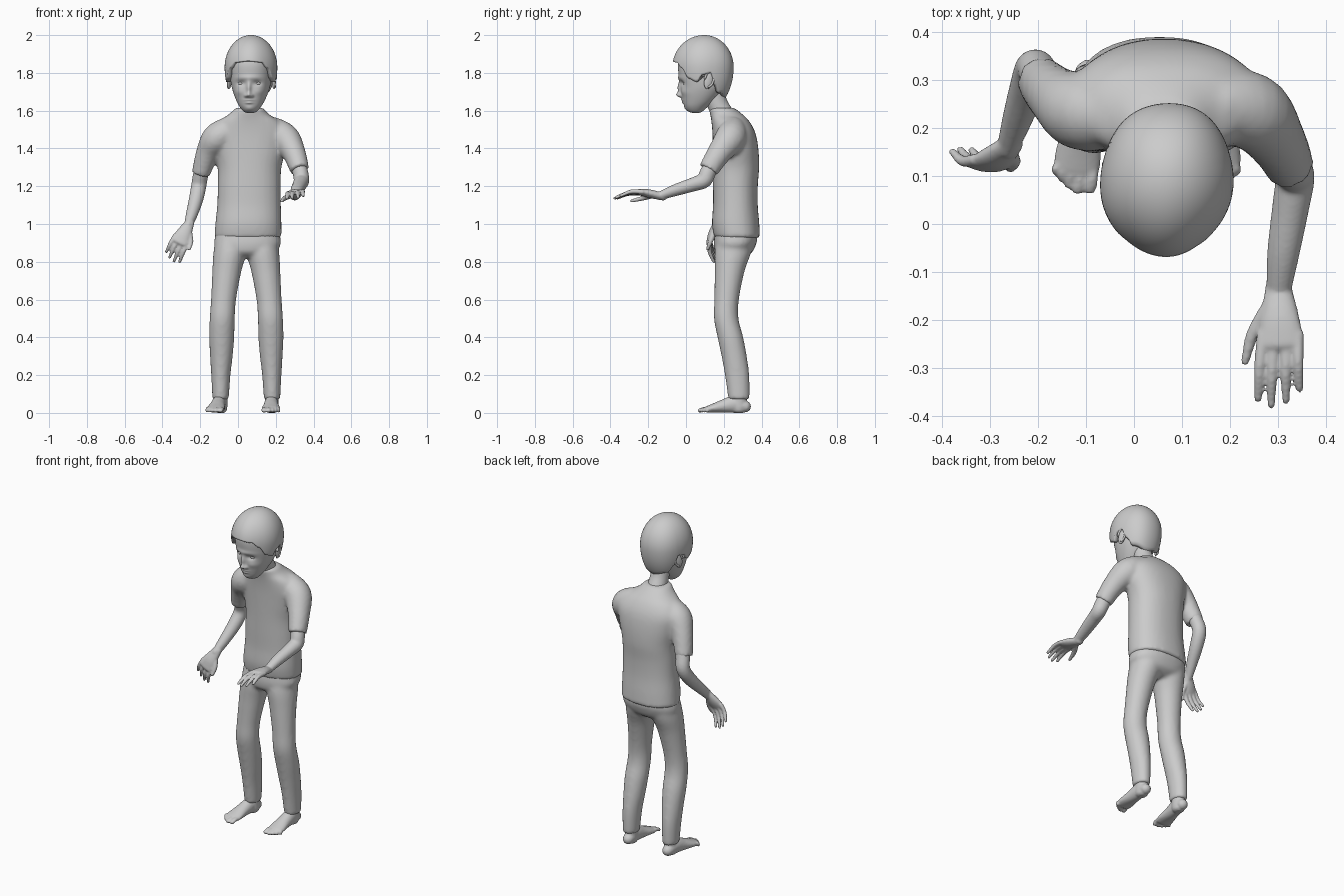
import bpy, bmesh, math
from mathutils import Vector, Matrix

if "Cube" in bpy.data.objects:
    bpy.data.objects.remove(bpy.data.objects["Cube"])

V = Vector


def spline(rows, k):
    """Catmull-Rom interpolation of number rows."""
    p = [rows[0]] + list(rows) + [rows[-1]]
    out = []
    for i in range(1, len(p) - 2):
        for s in range(k):
            t = s / k
            out.append([0.5 * (2*b + (c-a)*t + (2*a-5*b+4*c-d)*t*t + (3*b-a-3*c+d)*t**3)
                        for a, b, c, d in zip(p[i-1], p[i], p[i+1], p[i+2])])
    return out + [list(rows[-1])]


def skin(bm, rings, caps=True):
    vs = [[bm.verts.new(c) for c in r] for r in rings]
    n = len(vs[0])
    for a, b in zip(vs, vs[1:]):
        for i in range(n):
            bm.faces.new((a[i], a[(i+1) % n], b[(i+1) % n], b[i]))
    if caps:
        bm.faces.new(vs[0][::-1])
        bm.faces.new(vs[-1])


def loft(bm, rows, n=40, k=5, e=2.0):
    """Stacked horizontal sections: z, x0, x1, y0, y1."""
    rings = []
    for z, x0, x1, y0, y1 in spline(rows, k):
        ring = []
        for i in range(n):
            t = 2 * math.pi * i / n
            c, s = math.cos(t), math.sin(t)
            c = math.copysign(abs(c) ** (2/e), c)
            s = math.copysign(abs(s) ** (2/e), s)
            ring.append(V(((x0+x1)/2 + (x1-x0)/2*c, (y0+y1)/2 + (y1-y0)/2*s, z)))
        rings.append(ring)
    skin(bm, rings)
    return rings


def tube(bm, rows, up=(0, 0, 1), n=20, k=5, round_end=True):
    """Swept ellipse: x, y, z, half width, half thickness (along up)."""
    pts = spline(rows, k)
    if round_end:
        for end, prev in ((0, 1), (-1, -2)):
            a, b = V(pts[end][:3]), V(pts[prev][:3])
            d, (w, h) = (a - b).normalized(), pts[end][3:]
            for q in (0.5, 1.0, 1.4):
                r = [*(a + d * h * math.sin(q)), w*math.cos(q), h*math.cos(q)]
                pts.insert(0, r) if end == 0 else pts.append(r)
    rings = []
    for i, (x, y, z, w, h) in enumerate(pts):
        t = V(pts[min(i+1, len(pts)-1)][:3]) - V(pts[max(i-1, 0)][:3])
        side = t.cross(V(up)).normalized()
        nrm = side.cross(t).normalized()
        ring = []
        for j in range(n):
            a = 2 * math.pi * j / n
            p = V((x, y, z)) + side*w*math.cos(a) + nrm*h*math.sin(a)
            p.z = max(p.z, 0)
            ring.append(p)
        rings.append(ring)
    skin(bm, rings)


def finish(name, bm, voxel=0, iters=5, matrix=None):
    if matrix:
        bm.transform(matrix)
    bmesh.ops.recalc_face_normals(bm, faces=bm.faces)
    me = bpy.data.meshes.new(name)
    bm.to_mesh(me)
    bm.free()
    for f in me.polygons:
        f.use_smooth = True
    ob = bpy.data.objects.new(name, me)
    bpy.context.collection.objects.link(ob)
    if voxel:
        m = ob.modifiers.new("fuse", 'REMESH')
        m.mode, m.voxel_size, m.use_smooth_shade = 'VOXEL', voxel, True
        s = ob.modifiers.new("soften", 'SMOOTH')
        s.factor, s.iterations = 0.5, iters
    return ob


# shirt: body and two sleeves fused
bm = bmesh.new()
loft(bm, [(.925, -.125, .23, .15, .392), (1, -.12, .23, .138, .388), (1.1, -.11, .227, .143, .38),
          (1.2, -.107, .226, .143, .38), (1.3, -.107, .23, .143, .387), (1.4, -.125, .255, .142, .383),
          (1.48, -.135, .265, .14, .368), (1.54, -.105, .225, .135, .338),
          (1.58, -.05, .165, .128, .30), (1.615, -.012, .135, .12, .255)], e=2.25)
tube(bm, [(-.03, .23, 1.50, .07, .075), (-.11, .235, 1.455, .082, .08),
          (-.16, .265, 1.38, .064, .062), (-.197, .30, 1.265, .053, .049)], (1, 0, 0), round_end=False)
tube(bm, [(.16, .25, 1.50, .07, .075), (.245, .235, 1.455, .082, .08),
          (.297, .175, 1.375, .064, .062), (.327, .118, 1.285, .054, .051)], (1, 0, 0), round_end=False)
finish("shirt", bm, .011, 6)

# trousers: hips and two mirrored legs fused
bm = bmesh.new()
loft(bm, [(.825, -.02, .105, .185, .31), (.85, -.10, .19, .155, .35), (.89, -.126, .226, .147, .37),
          (.93, -.122, .224, .15, .378), (.99, -.11, .215, .16, .37)], e=2.3)
LEG = [(.95, -.115, .045, .17, .36), (.85, -.13, .045, .152, .345), (.75, -.136, .018, .152, .31),
       (.6, -.143, -.01, .15, .28), (.5, -.15, -.017, .148, .278), (.4, -.153, -.02, .167, .303),
       (.3, -.148, -.028, .188, .322), (.2, -.142, -.04, .206, .335), (.1, -.137, -.047, .22, .337),
       (.07, -.135, -.05, .222, .335)]
loft(bm, LEG)
loft(bm, [(z, .088 - b, .088 - a, c, d) for z, a, b, c, d in LEG])
finish("trousers", bm, .011, 6)


# bare feet with five toes each
def foot(name, hx, side, splay):
    bm = bmesh.new()

    def X(y, off=0):
        return hx + side * (splay * (.32 - y) + off)
    tube(bm, [(X(.31), .312, .034, .032, .032), (X(.26), .26, .046, .037, .046),
              (X(.2), .2, .036, .041, .036), (X(.15), .15, .026, .048, .025),
              (X(.115), .115, .019, .049, .018)])
    tube(bm, [(hx, .28, .03, .036, .042), (hx, .28, .11, .036, .042)], (0, 1, 0))
    for off, tip, r in ((-.034, .064, .016), (-.01, .062, .011), (.009, .074, .0105),
                        (.026, .088, .01), (.041, .102, .0095)):
        tube(bm, [(X(.13, off*.9), .13, .02, r, .012), (X(.1, off), (.13+tip)/2, .021, r*.9, .011),
                  (X(tip, off), tip + .01, .012, r, .0115)], n=12)
    finish(name, bm, .006, 3)


foot("right_foot", -.092, -1, .14)
foot("left_foot", .178, 1, -.02)


# arms with hands: palm, four fingers and thumb
def arm(name, path, W, K, T, S, thumb, flip):
    bm = bmesh.new()
    W, K, T, S = V(W), V(K), V(T), V(S).normalized()
    D = (K - W).normalized()
    N = S.cross(D).normalized() * flip
    tube(bm, path + [(*W, .026, .022)], N if flip > 0 else (1, 0, 0))
    M = (W + K) / 2
    tube(bm, [(*(W - D*.02), .025, .02), (*(M + N*.002), .041, .022), (*K, .049, .015)], N)
    for off, f in ((.038, .9), (.013, 1), (-.013, .93), (-.037, .74)):
        A = K + S*off - D*.02
        C = K + (T - K)*f + S*off*1.15
        B = A.lerp(C, .55) + N*.013
        tube(bm, [(*A, .0125, .0125), (*B, .0115, .0115), (*C, .0085, .0085)], N, n=12)
    A, C = W.lerp(K, .3) + S*.02, V(thumb)
    B = A.lerp(C, .5) + S*.01
    tube(bm, [(*A, .018, .016), (*B, .014, .013), (*C, .009, .009)], N, n=12)
    finish(name, bm, .0055, 4)


arm("left_arm", [(.295, .18, 1.38, .045, .045), (.328, .12, 1.28, .041, .043), (.336, .095, 1.232, .041, .042),
                 (.328, .04, 1.21, .039, .037), (.312, -.06, 1.178, .034, .031)],
    (.302, -.14, 1.148), (.307, -.25, 1.17), (.302, -.378, 1.137), (-1, 0, -.1), (.232, -.288, 1.122), 1)
arm("right_arm", [(-.16, .27, 1.38, .045, .045), (-.195, .31, 1.27, .04, .041), (-.208, .325, 1.2, .039, .04),
                  (-.222, .285, 1.13, .038, .038), (-.245, .215, 1.05, .031, .031)],
    (-.264, .16, .99), (-.31, .123, .905), (-.352, .155, .81), (.85, -.1, -.42), (-.258, .115, .868), -1)

# head frame: slight turn towards -x
HEAD = Matrix.Translation((.069, .1, 0)) @ Matrix.Rotation(math.radians(-5), 4, 'Z') @ Matrix.Translation((0, -.1, 0))

# neck
bm = bmesh.new()
tube(bm, [(.062, .225, 1.50, .066, .066), (.064, .20, 1.57, .058, .058),
          (.066, .165, 1.64, .053, .054), (.068, .14, 1.73, .052, .054)], (0, 1, 0), n=32)
finish("neck", bm)

# head: lofted skull with the face pushed out and in by soft bumps
bm = bmesh.new()
loft(bm, [(1.588, -.018, .018, .035, .07), (1.597, -.036, .036, .012, .088), (1.62, -.056, .056, -.006, .115),
          (1.65, -.073, .073, -.016, .15), (1.69, -.09, .09, -.024, .185), (1.73, -.102, .102, -.028, .21),
          (1.78, -.11, .11, -.037, .225), (1.85, -.114, .114, -.042, .23), (1.91, -.1, .1, -.02, .205),
          (1.95, -.06, .06, .03, .15)], n=128, k=9, e=2.15)
BUMPS = [(0, 1.718, .011, .034, .018), (0, 1.683, .014, .014, .023), (0, 1.775, .06, .012, .005),
         (0, 1.656, .023, .006, .007), (0, 1.642, .019, .006, .008), (0, 1.61, .024, .015, .006)]
for s in (-1, 1):
    BUMPS += [(s*.016, 1.679, .009, .009, .011), (s*.043, 1.746, .022, .014, -.013), (s*.055, 1.70, .025, .02, .005)]
for v in bm.verts:
    if v.co.y < .06:
        v.co.y -= sum(a * math.exp(-((v.co.x-x)/sx)**2 - ((v.co.z-z)/sz)**2) for x, z, sx, sz, a in BUMPS)
finish("head", bm, matrix=HEAD)

# eyes and ears
for s, label in ((-1, "right"), (1, "left")):
    bm = bmesh.new()
    bmesh.ops.create_uvsphere(bm, u_segments=24, v_segments=12, radius=1,
                              matrix=Matrix.Translation((s*.043, .004, 1.745)) @ Matrix.Diagonal((.021, .017, .011, 1)))
    finish(label + "_eye", bm, matrix=HEAD)
    bm = bmesh.new()
    place = (Matrix.Translation((s*.118, .13, 1.758)) @ Matrix.Rotation(s*.35, 4, 'Z')
             @ Matrix.Rotation(-.2, 4, 'X'))
    bmesh.ops.create_uvsphere(bm, u_segments=24, v_segments=16, radius=1,
                              matrix=place @ Matrix.Diagonal((.009, .024, .045, 1)))
    rim = [(s*.006, .024*math.cos(a), .008 + .04*math.sin(a), .006, .007)
           for a in (-1.3, -.6, 0, .6, 1.2, 1.8, 2.5, 3.1)]
    tube(bm, [(*(place @ V(r[:3])), *r[3:]) for r in rim], (1, 0, 0), n=10)
    finish(label + "_ear", bm, matrix=HEAD)

# hair cap with a shaped lower edge: fringe, sideburns, ear gaps, nape
EDGE = [(0, 1.862), (32, 1.855), (48, 1.825), (64, 1.77), (80, 1.752), (90, 1.79),
        (108, 1.80), (118, 1.74), (132, 1.695), (180, 1.67)]


def edge(t):
    for (a, za), (b, zb) in zip(EDGE, EDGE[1:]):
        if t <= b:
            u = (t - a) / (b - a)
            return za + (zb - za) * u*u*(3 - 2*u)
    return EDGE[-1][1]


bm = bmesh.new()
rings = []
for j in range(-1, 29):
    ring = []
    for i in range(96):
        t = 2 * math.pi * i / 96
        zb = edge(abs((math.degrees(t) + 180) % 360 - 180))
        u = max(j, 0) / 28 * math.pi / 2 * .995
        z = zb + (2.0 - zb) * math.sin(u)
        q = (z - 1.83) / (.17 if z > 1.83 else .235)
        f = math.sqrt(max(0, 1 - q*q)) * (.84 if j < 0 else 1)
        f *= 1 + .012 * math.sin(5*t + 1) * math.cos(u)
        ring.append(V((.139*f*math.sin(t), .096 - (.166 if math.cos(t) > 0 else .158)*f*math.cos(t), z)))
    rings.append(ring)
skin(bm, rings)
bm.faces.ensure_lookup_table()
finish("hair", bm, matrix=HEAD)
